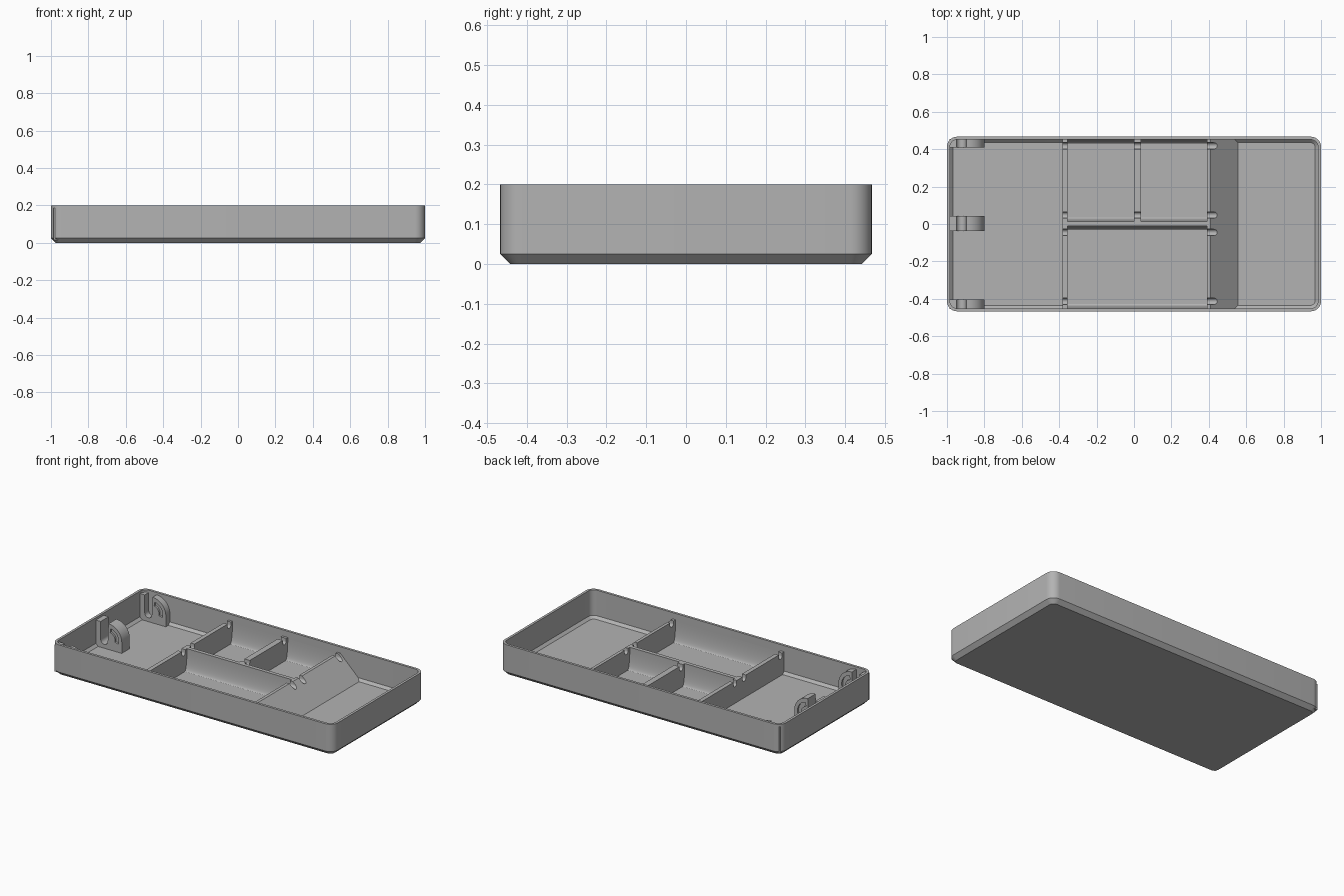
import bpy, bmesh, math

if "Cube" in bpy.data.objects:
    bpy.data.objects.remove(bpy.data.objects["Cube"])

GREY = bpy.data.materials.new("plain grey")
GREY.diffuse_color = (0.45, 0.45, 0.45, 1)
GREY.use_nodes = True
GREY.node_tree.nodes["Principled BSDF"].inputs["Base Color"].default_value = GREY.diffuse_color

FLOOR, TOP, RIB = 0.02, 0.2, 0.16
HX, HY, WALL = 1.0, 0.467, 0.016


def finish(name, bm):
    bmesh.ops.recalc_face_normals(bm, faces=bm.faces)
    me = bpy.data.meshes.new(name)
    bm.to_mesh(me)
    bm.free()
    me.materials.append(GREY)
    ob = bpy.data.objects.new(name, me)
    bpy.context.collection.objects.link(ob)
    return ob


def add_prism(bm, pts, axis, a, b):
    """Extrude a 2D outline along x (outline y,z) or y (outline x,z)."""
    def place(p, t):
        return (t, p[0], p[1]) if axis == "x" else (p[0], t, p[1])
    r0 = [bm.verts.new(place(p, a)) for p in pts]
    r1 = [bm.verts.new(place(p, b)) for p in pts]
    bm.faces.new(r0)
    bm.faces.new(r1[::-1])
    n = len(pts)
    for i in range(n):
        j = (i + 1) % n
        bm.faces.new((r0[i], r0[j], r1[j], r1[i]))


def prism(name, pts, axis, a, b):
    bm = bmesh.new()
    add_prism(bm, pts, axis, a, b)
    return finish(name, bm)


def box2(u0, u1, v0, v1):
    return [(u0, v0), (u1, v0), (u1, v1), (u0, v1)]


def arc(cx, cz, r, a0, a1, n=12):
    return [(cx + r * math.cos(math.radians(a0 + (a1 - a0) * i / n)),
             cz + r * math.sin(math.radians(a0 + (a1 - a0) * i / n))) for i in range(n + 1)]


def cut(ob, cutter):
    mod = ob.modifiers.new("cut", "BOOLEAN")
    mod.operation, mod.solver, mod.object = "DIFFERENCE", "EXACT", cutter
    bpy.context.view_layer.objects.active = ob
    bpy.ops.object.modifier_apply(modifier=mod.name)


# Tray shell: rounded rectangle rings from the base, over the rim, to the floor
def ring(bm, inset, z):
    r = max(0.055 - inset, 0.025)
    x, y = HX - inset - r, HY - inset - r
    out = []
    for sx, sy, a in ((1, 1, 0), (-1, 1, 90), (-1, -1, 180), (1, -1, 270)):
        out += [bm.verts.new((p[0], p[1], z)) for p in arc(sx * x, sy * y, r, a, a + 90, 8)]
    return out


bm = bmesh.new()
rings = [ring(bm, i, z) for i, z in ((0.025, 0), (0, 0.025), (0, TOP), (WALL, TOP),
                                     (WALL, FLOOR + 0.016), (WALL + 0.016, FLOOR))]
for a, b in zip(rings, rings[1:]):
    for i in range(len(a)):
        j = (i + 1) % len(a)
        bm.faces.new((a[i], a[j], b[j], b[i]))
bm.faces.new(rings[0])
bm.faces.new(rings[-1])
parts = [finish("tray_shell", bm)]

# Dividers and the sloped ramp
YI = HY - WALL + 0.004
cross = prism("left_divider", box2(-YI, YI, FLOOR - 0.005, RIB), "x", -0.382, -0.355)
short = prism("short_divider", box2(0.0, YI, FLOOR - 0.005, RIB), "x", 0.0, 0.038)
ramp = prism("ramp", [(0.39, FLOOR - 0.005), (0.56, FLOOR - 0.005), (0.555, FLOOR),
                      (0.41, RIB), (0.39, RIB)], "y", -YI, YI)
long_div = prism("long_divider", box2(-0.011, 0.013, FLOOR - 0.005, RIB), "x", -0.36, 0.395)
parts += [cross, short, ramp, long_div]

# Round-bottomed wire notches through the ends of the dividers
bm = bmesh.new()
for y in (0.418, 0.048, -0.045, -0.413):
    pts = arc(y, RIB - 0.017, 0.017, 180, 360, 10) + [(y + 0.017, 0.25), (y - 0.017, 0.25)]
    add_prism(bm, pts, "x", -0.5, 0.5)
notches = finish("notch_cutter", bm)
for ob in (cross, short, ramp):
    cut(ob, notches)
bpy.data.objects.remove(notches)

# Concave cradle fillets along both sides of the cell compartments
def cradle(name, y, side):
    w, h = 0.022, 0.13
    pts = [(y + side * w * (1 - math.sin(math.radians(t))),
            FLOOR + h * (1 - math.cos(math.radians(t)))) for t in range(0, 91, 9)]
    pts += [(y - side * 0.005, FLOOR + h), (y - side * 0.005, FLOOR - 0.004),
            (y + side * w, FLOOR - 0.004)]
    return prism(name, pts, "x", -0.36, 0.395)


parts += [cradle("back_cradle", HY - WALL, -1), cradle("mid_back_cradle", 0.013, 1),
          cradle("mid_front_cradle", -0.011, -1), cradle("front_cradle", WALL - HY, 1)]

# Hinge brackets: upright post, U slot, quarter-round cheek with curved grooves
outline = ([(-0.986, FLOOR - 0.005), (-0.80, FLOOR - 0.005)]
           + arc(-0.895, 0.09, 0.095, 0, 90)
           + arc(-0.925, 0.07, 0.025, 0, -180) + [(-0.95, 0.185), (-0.986, 0.185)])
groove = arc(-0.89, 0.09, 0.068, -15, 80) + arc(-0.89, 0.09, 0.042, 80, -15)
for name, y0, y1, sides in (("back_bracket", 0.41, YI, (0,)),
                            ("middle_bracket", -0.037, 0.043, (0, 1)),
                            ("front_bracket", -YI, -0.405, (1,))):
    br = prism(name, outline, "y", y0, y1)
    for s in sides:
        y = (y0, y1)[s]
        c = prism("groove_cutter", groove, "y", y - 0.012, y + 0.012)
        cut(br, c)
        bpy.data.objects.remove(c)
    parts.append(br)

# Smooth the curved walls while keeping the edges crisp
for ob in parts:
    bpy.ops.object.select_all(action="DESELECT")
    ob.select_set(True)
    bpy.context.view_layer.objects.active = ob
    bpy.ops.object.shade_smooth_by_angle(angle=math.radians(30))
